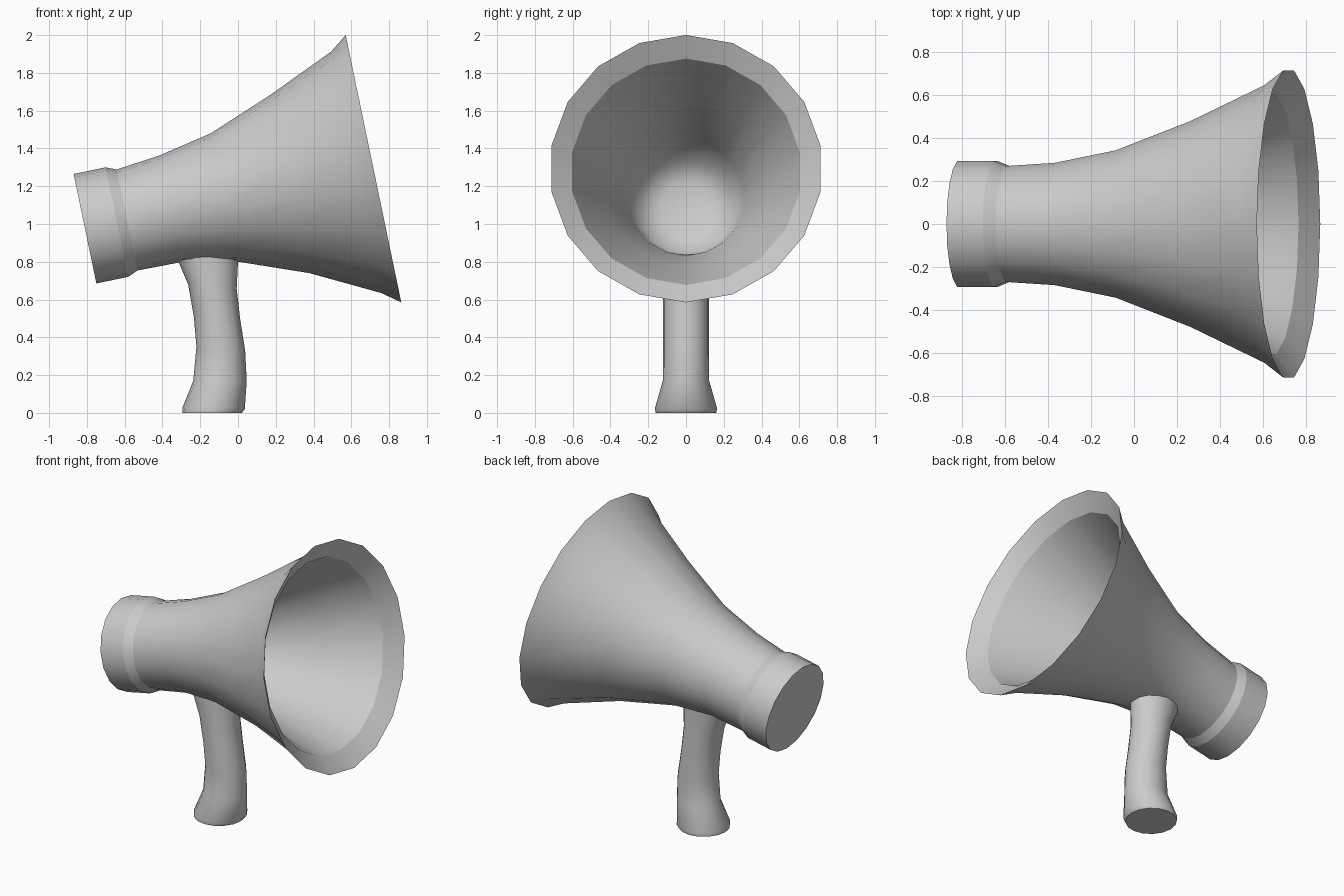
import bpy, bmesh
from math import sin, cos, pi, radians

if "Cube" in bpy.data.objects:
    bpy.data.objects.remove(bpy.data.objects["Cube"])


def loft(name, rings, sharp, cap_end_sharp=True):
    """Skin a list of vertex rings, cap both ends, crease the listed rings."""
    bm = bmesh.new()
    vr = [[bm.verts.new(p) for p in r] for r in rings]
    n = len(rings[0])
    for a, b in zip(vr, vr[1:]):
        for i in range(n):
            j = (i + 1) % n
            bm.faces.new((a[i], a[j], b[j], b[i]))
    bm.faces.new(vr[0][::-1])
    bm.faces.new(vr[-1])
    bmesh.ops.recalc_face_normals(bm, faces=bm.faces)
    for f in bm.faces:
        f.smooth = True
    for k in sharp:
        for i in range(n):
            e = bm.edges.get((vr[k][i], vr[k][(i + 1) % n]))
            e.smooth = False
    me = bpy.data.meshes.new(name)
    bm.to_mesh(me)
    bm.free()
    ob = bpy.data.objects.new(name, me)
    bpy.context.collection.objects.link(ob)
    return ob


# Horn: 18-sided rings along a tilted axis (distance, radius, lift)
tilt = radians(11.75)
SIDES = 18


def horn_ring(s, r, lift=0.0):
    pts = []
    for i in range(SIDES):
        a = 2 * pi * i / SIDES
        h = r * cos(a) + lift
        pts.append((-0.81 + s * cos(tilt) - h * sin(tilt), r * sin(a),
                    0.975 + s * sin(tilt) + h * cos(tilt)))
    return pts


profile = [
    # outer shell with rear collar
    (0, 0.296), (0.172, 0.296), (0.228, 0.273), (0.463, 0.288, 0.011),
    (0.755, 0.347, 0.012), (1.115, 0.485, 0.013), (1.467, 0.653), (1.56, 0.723),
    # lip and inner shell
    (1.48, 0.612), (1.115, 0.448, 0.01), (0.755, 0.312, 0.01),
    (0.5, 0.25, 0.01), (0.46, 0.14, 0.01), (0.455, 0.02, 0.01),
]
loft("horn", [horn_ring(*p) for p in profile], sharp=[0, 1, 2, 7, 8])

# Handle: elliptical rings (z at back, z at front, x back, x front, half width)
grip = [
    (0, 0, -0.293, 0.02, 0.16), (0.025, 0.02, -0.295, 0.036, 0.165),
    (0.17, 0.17, -0.237, 0.046, 0.123), (0.35, 0.33, -0.22, 0.038, 0.122),
    (0.51, 0.50, -0.234, 0.011, 0.122), (0.68, 0.66, -0.264, -0.007, 0.122),
    (0.80, 0.80, -0.315, 0.0, 0.123), (0.84, 0.84, -0.335, 0.004, 0.123),
]


def grip_ring(zb, zf, xb, xf, w, n=16):
    pts = []
    for i in range(n):
        a = 2 * pi * i / n
        t = (cos(a) + 1) / 2
        pts.append((xb + (xf - xb) * t, w * sin(a), zb + (zf - zb) * t))
    return pts


loft("handle", [grip_ring(*g) for g in grip], sharp=[0, len(grip) - 1])
